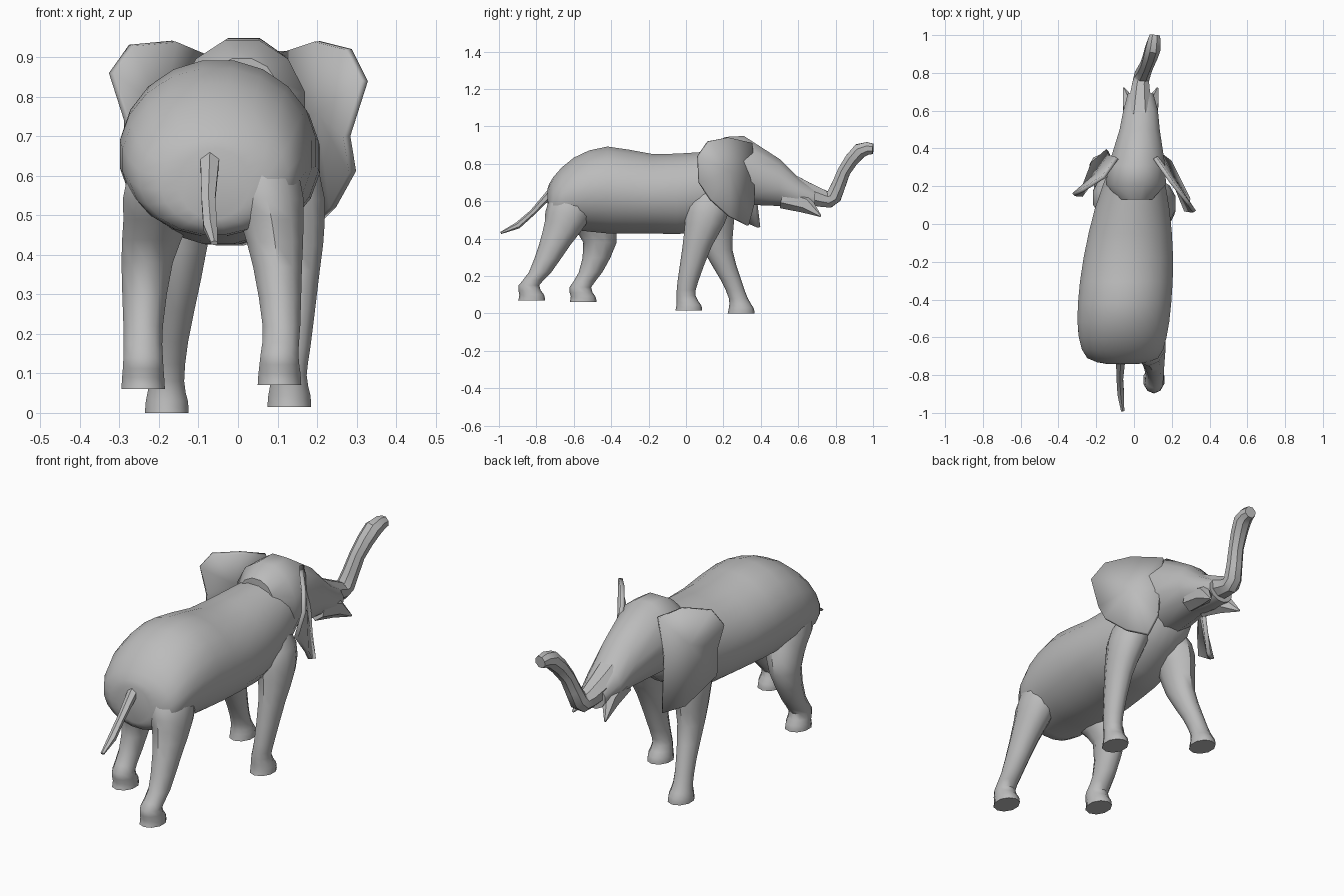
import bpy, bmesh, math
from mathutils import Vector

cube = bpy.data.objects.get("Cube")
if cube:
    bpy.data.objects.remove(cube, do_unlink=True)

UNIT = 0.01  # all part sizes below are in hundredths
GREY = (0.5, 0.5, 0.5, 1)
hide = bpy.data.materials.new("grey_hide")
hide.use_nodes = True
hide.diffuse_color = GREY
hide.node_tree.nodes["Principled BSDF"].inputs["Base Color"].default_value = GREY


def finish(name, bm, angle):
    """Turn a bmesh into a shaded object."""
    bmesh.ops.scale(bm, vec=Vector.Fill(3, UNIT), verts=bm.verts)
    bmesh.ops.recalc_face_normals(bm, faces=bm.faces)
    mesh = bpy.data.meshes.new(name)
    bm.to_mesh(mesh)
    bm.free()
    mesh.materials.append(hide)
    obj = bpy.data.objects.new(name, mesh)
    bpy.context.collection.objects.link(obj)
    bpy.ops.object.select_all(action='DESELECT')
    obj.select_set(True)
    bpy.context.view_layer.objects.active = obj
    bpy.ops.object.shade_smooth_by_angle(angle=math.radians(angle))
    return obj


def refine(rings, steps):
    """Insert smoothly interpolated rings between the given ones."""
    rings = [Vector(ring) for ring in rings]
    last = len(rings) - 1
    result = []
    for i in range(last):
        start, end = rings[i], rings[i + 1]
        slope_in = (end - rings[max(i - 1, 0)]) / 2
        slope_out = (rings[min(i + 2, last)] - start) / 2
        for step in range(steps):
            t = step / steps
            ease = t * t * (3 - 2 * t)
            result.append(start * (1 - ease) + end * ease
                          + slope_in * (t * (1 - t) ** 2)
                          - slope_out * (t * t * (1 - t)))
    return result + [rings[last]]


def loft(name, rings, sides, normal=None, angle=45, steps=1):
    """Skin elliptical rings (x, y, z, half width, half depth) along a path."""
    bm = bmesh.new()
    rings = refine(rings, steps)
    centres = [Vector(ring[:3]) for ring in rings]
    loops = []
    for i, ring in enumerate(rings):
        ahead = centres[min(i + 1, len(rings) - 1)]
        behind = centres[max(i - 1, 0)]
        axis = Vector(normal) if normal else (ahead - behind).normalized()
        side = (Vector((1, 0, 0)) - axis * axis.x).normalized()
        up = side.cross(axis)
        width, depth = ring[3], ring[4]
        loop = []
        for k in range(sides):
            turn = math.tau * (k + 0.5) / sides
            loop.append(bm.verts.new(centres[i] + side * width * math.cos(turn)
                                     + up * depth * math.sin(turn)))
        loops.append(loop)
    for lower, upper in zip(loops, loops[1:]):
        for k in range(sides):
            j = (k + 1) % sides
            bm.faces.new((lower[k], lower[j], upper[j], upper[k]))
    bm.faces.new(loops[0])
    bm.faces.new(loops[-1])
    return finish(name, bm, angle)


def leg(name, path, bulk):
    """Swell from a buried hip, taper to a slim shin, flare into a foot."""
    thickness = [(4, 5), (10, 12.5), (8.5, 11.5), (6.5, 8.5), (5, 6), (5, 5.5)]
    rings = [(*point, width * bulk, depth * bulk)
             for point, (width, depth) in zip(path, thickness)]
    x, y, z = path[-1]
    for drop, foot_width, foot_depth in ((5, 5.6, 6.6), (8, 5.8, 7.2)):
        rings.append((x, y + 1.5, z - drop, foot_width, foot_depth))
    loft(name, rings, 10, normal=(0, 0, -1), steps=2)


def ear(name, hub, outline):
    """Fan a folded sheet round a sunken hub, then thicken it."""
    bm = bmesh.new()
    centre = bm.verts.new(hub)
    rim = [bm.verts.new(point) for point in outline]
    for a, b in zip(rim, rim[1:] + rim[:1]):
        bm.faces.new((centre, a, b))
    obj = finish(name, bm, 30)
    sheet = obj.modifiers.new("thickness", 'SOLIDIFY')
    sheet.thickness = 2 * UNIT
    sheet.offset = 0


# Barrel body, from rump to neck
loft("body", [
    (-6, -74, 58, 9, 9),
    (-6, -71, 59, 19, 14),
    (-6, -60, 64, 23.5, 19.5),
    (-5, -42, 66, 25, 23.5),
    (-3, -18, 64, 24, 21.5),
    (-1, 8, 65, 20, 21.5),
    (1, 30, 73, 14, 15),
], 20, normal=(0, 1, 0), angle=60, steps=2)

# Domed head tapering into the mouth
loft("head", [
    (1, 13, 82, 9, 8),
    (1, 21, 76.5, 16.5, 18.5),
    (1.5, 31, 76.5, 15.5, 19),
    (3, 50, 70, 11, 13),
    (3.5, 60, 64, 9.5, 9),
    (3.5, 69, 61, 7, 6),
], 12, normal=(0, 1, 0))

# Raised trunk
loft("trunk", [
    (3, 56, 67, 8, 8),
    (3.5, 73, 61.5, 5, 5),
    (4.5, 79, 62.5, 4.3, 4.5),
    (7, 84.5, 76, 3.7, 3.7),
    (10, 93, 87, 4.3, 4.3),
    (11, 100, 88, 3, 3),
], 8, steps=2, angle=35)

# Pointed lip corners beside the trunk
for name, side in (("left_lip", 1), ("right_lip", -1)):
    loft(name, [(3.5 + side * 4, 52, 62, 5, 6),
                (3.5 + side * 6, 64, 58.5, 4, 5),
                (3.5 + side * 9, 72, 52, 0.5, 0.5)], 6)

# Striding legs
leg("left_hind_leg", [(3, -54, 78), (6, -61, 60), (8.5, -64, 49),
                      (10, -70, 37), (11, -78, 22), (10.5, -84, 15)], 1)
leg("right_hind_leg", [(-13, -50, 78), (-18, -56, 60), (-20.5, -51, 49),
                       (-23, -46, 38), (-24, -51, 22), (-24, -56.5, 14)], 1.05)
leg("left_front_leg", [(8, 14, 74), (12, 12, 60), (14.5, 10, 48),
                       (15, 6, 36), (14, 1, 17), (13, 0, 9.5)], 0.92)
leg("right_front_leg", [(-8, 12, 74), (-12, 13, 60), (-14, 15, 48),
                        (-15, 17, 34), (-17, 24, 18), (-18, 28, 8)], 0.92)

# Thin tail
loft("tail", [(-7, -69, 68, 3, 2.5), (-7.5, -82, 54, 2, 1.6),
              (-7, -90, 47, 2, 1.8), (-6, -99, 43, 1, 0.6)], 6)

# Flapped ears, each hanging at its own angle
ear("left_ear", (21, 23, 76), [
    (11, 35, 91), (20, 22, 94), (28, 12, 92), (32, 6.5, 84), (27.5, 7, 70),
    (29, 13, 61), (24, 23, 52), (19, 33, 47), (15, 36, 58), (14, 36, 72)])
ear("right_ear", (-20, 26, 77), [
    (-9, 35, 91), (-16, 25, 94), (-27, 18, 93), (-32, 15.5, 86),
    (-28, 15, 74), (-28, 16, 60), (-22, 32, 49), (-14, 39, 46), (-13, 36, 72)])
